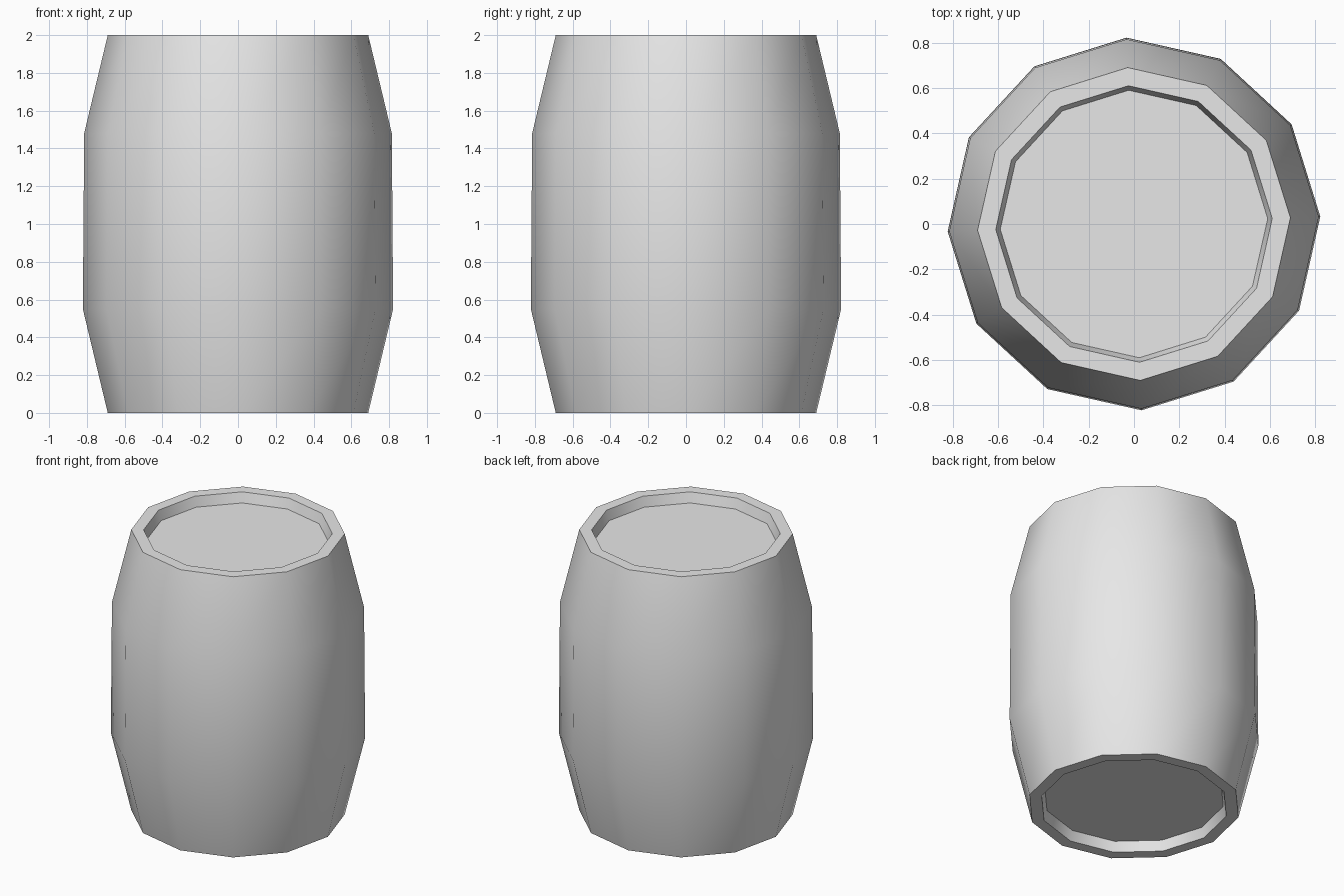
import bpy, bmesh, math

SIDES = 12
TURN = math.radians(2.3)

# remove the default cube
cube = bpy.data.objects.get("Cube")
if cube:
    bpy.data.objects.remove(cube, do_unlink=True)

# single plain grey
grey = bpy.data.materials.new("plain grey")
grey.use_nodes = True
grey.diffuse_color = (0.8, 0.8, 0.8, 1)
grey.node_tree.nodes["Principled BSDF"].inputs["Base Color"].default_value = (0.8, 0.8, 0.8, 1)

# (radius, height) from the recessed bottom, over the staves, to the recessed lid
profile = [(0.59, 0.07), (0.61, 0), (0.69, 0), (0.822, 0.55),
           (0.815, 1.48), (0.69, 2), (0.61, 2), (0.59, 1.93)]


def ring(bm, radius, z):
    angles = [TURN + math.tau * i / SIDES for i in range(SIDES)]
    return [bm.verts.new((radius * math.cos(a), radius * math.sin(a), z)) for a in angles]


# barrel body
bm = bmesh.new()
rings = [ring(bm, r, z) for r, z in profile]
for low, high in zip(rings, rings[1:]):
    for i in range(SIDES):
        j = (i + 1) % SIDES
        bm.faces.new((low[i], low[j], high[j], high[i]))

# bottom and lid discs
bm.faces.new(rings[0][::-1])
bm.faces.new(rings[-1])
bmesh.ops.recalc_face_normals(bm, faces=bm.faces)

mesh = bpy.data.meshes.new("barrel")
bm.to_mesh(mesh)
bm.free()
mesh.materials.append(grey)
barrel = bpy.data.objects.new("barrel", mesh)
bpy.context.collection.objects.link(barrel)

# smooth staves, sharp rims
bpy.ops.object.select_all(action="DESELECT")
barrel.select_set(True)
bpy.context.view_layer.objects.active = barrel
bpy.ops.object.shade_smooth_by_angle(angle=math.radians(45))
